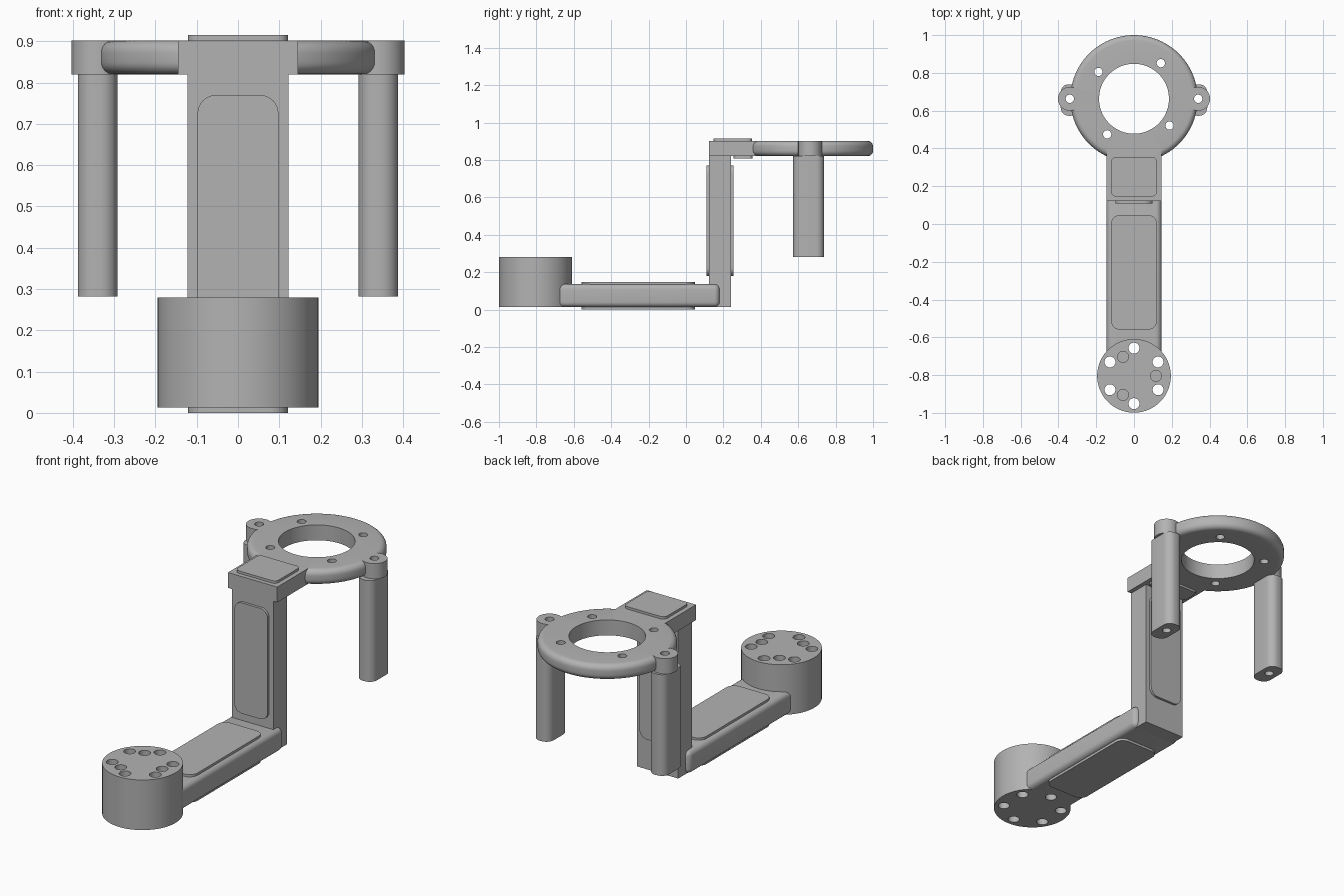
import bpy, bmesh, math
from mathutils import Matrix

if "Cube" in bpy.data.objects:
    bpy.data.objects.remove(bpy.data.objects["Cube"])

grey = bpy.data.materials.new("machined_grey")
grey.diffuse_color = (0.45, 0.45, 0.45, 1)
grey.use_nodes = True
grey.node_tree.nodes["Principled BSDF"].inputs["Base Color"].default_value = grey.diffuse_color


def finish(name, bm):
    bmesh.ops.recalc_face_normals(bm, faces=bm.faces)
    me = bpy.data.meshes.new(name)
    bm.to_mesh(me)
    bm.free()
    me.materials.append(grey)
    ob = bpy.data.objects.new(name, me)
    bpy.context.collection.objects.link(ob)
    return ob


def add_cylinder(bm, x, y, r, z0, z1, seg=32):
    bmesh.ops.create_cone(bm, cap_ends=True, segments=seg, radius1=r, radius2=r,
                          depth=z1 - z0, matrix=Matrix.Translation((x, y, (z0 + z1) / 2)))


def cylinders(name, places, seg=32):
    bm = bmesh.new()
    for p in places:
        add_cylinder(bm, *p, seg=seg)
    return finish(name, bm)


def box(name, x0, x1, y0, y1, z0, z1, bevel=0):
    bm = bmesh.new()
    m = Matrix.Translation(((x0 + x1) / 2, (y0 + y1) / 2, (z0 + z1) / 2))
    m = m @ Matrix.Diagonal((x1 - x0, y1 - y0, z1 - z0, 1))
    bmesh.ops.create_cube(bm, size=1, matrix=m)
    if bevel:
        bmesh.ops.bevel(bm, geom=bm.edges[:], offset=bevel, segments=5,
                        profile=0.5, affect='EDGES')
    return finish(name, bm)


def plate(name, cu, cv, hu, hv, r, w0, w1, upright=False):
    """Rounded rectangle extruded along z, or along y when upright."""
    bm = bmesh.new()
    rings = []
    for w in (w0, w1):
        ring = []
        for k, (su, sv) in enumerate(((1, 1), (-1, 1), (-1, -1), (1, -1))):
            for i in range(9):
                a = math.pi / 2 * (k + i / 8)
                u = cu + su * (hu - r) + r * math.cos(a)
                v = cv + sv * (hv - r) + r * math.sin(a)
                ring.append(bm.verts.new((u, w, v) if upright else (u, v, w)))
        bm.faces.new(ring)
        rings.append(ring)
    n = len(rings[0])
    for i in range(n):
        j = (i + 1) % n
        bm.faces.new((rings[0][i], rings[0][j], rings[1][j], rings[1][i]))
    return finish(name, bm)


def boolean(ob, other, op):
    m = ob.modifiers.new("cut", 'BOOLEAN')
    m.operation, m.solver, m.object = op, 'EXACT', other
    bpy.context.view_layer.objects.active = ob
    bpy.ops.object.modifier_apply(modifier=m.name)
    bpy.data.objects.remove(other, do_unlink=True)


def polar(cx, cy, r, deg):
    a = math.radians(deg)
    return cx + r * math.cos(a), cy + r * math.sin(a)


# Base hub joined to the lower arm, with through and blind holes
HY = -0.804
hub = cylinders("base_hub_and_lower_arm", [(0, HY, 0.195, 0.013, 0.28)], 96)
boolean(hub, box("arm", -0.145, 0.145, -0.74, 0.18, 0.0131, 0.136, 0.028), 'UNION')
holes = [(*polar(0, HY, 0.147, 30 + 60 * k), 0.029, -0.1, 0.4) for k in range(6)]
holes += [(*polar(0, HY, 0.116, 120 * k), 0.029, 0.15, 0.4) for k in range(3)]
boolean(hub, cylinders("hub_holes", holes), 'DIFFERENCE')

# Raised panels of the lower arm
plate("lower_arm_top_panel", 0, -0.256, 0.121, 0.303, 0.045, 0.13, 0.148)
plate("lower_arm_bottom_panel", 0, -0.256, 0.121, 0.303, 0.045, 0.0, 0.02)

# Upright post and its panels
box("post", -0.122, 0.122, 0.123, 0.24, 0.014, 0.83)
plate("post_front_panel", 0, 0.475, 0.098, 0.295, 0.045, 0.109, 0.13, True)
plate("post_back_panel", 0, 0.475, 0.098, 0.295, 0.045, 0.23, 0.253, True)

# Upper bracket and its panels
plate("bracket_top_panel", 0, 0.25, 0.121, 0.104, 0.025, 0.89, 0.915)
plate("bracket_bottom_panel", 0, 0.305, 0.121, 0.05, 0.02, 0.808, 0.83)

# Ring plate, turned from a section with a rounded outer edge
RY, R0, R1, Z0, Z1, F = 0.663, 0.185, 0.337, 0.82, 0.902, 0.03
section = [(R0, Z0)]
section += [(R1 - F + F * math.sin(a), Z0 + F - F * math.cos(a))
            for a in [math.pi / 2 * i / 6 for i in range(7)]]
section += [(R1 - F + F * math.cos(a), Z1 - F + F * math.sin(a))
            for a in [math.pi / 2 * i / 6 for i in range(7)]]
section.append((R0, Z1))
bm = bmesh.new()
SEG = 96
loops = [[bm.verts.new((*polar(0, RY, r, 360 * s / SEG), z)) for r, z in section]
         for s in range(SEG)]
for s in range(SEG):
    a, b = loops[s], loops[(s + 1) % SEG]
    for i in range(len(section)):
        j = (i + 1) % len(section)
        bm.faces.new((a[i], a[j], b[j], b[i]))
ring = finish("ring_plate", bm)
boolean(ring, box("bracket", -0.145, 0.145, 0.123, 0.40, Z0, Z1), 'UNION')
EX = 0.34
boolean(ring, cylinders("ears", [(s * EX, RY, 0.063, Z0, Z1) for s in (-1, 1)], 48), 'UNION')
holes = [(*polar(0, RY, 0.236, 53 + 90 * k), 0.022, 0.7, 1.0) for k in range(4)]
holes += [(s * EX, RY, 0.022, 0.7, 1.0) for s in (-1, 1)]
boolean(ring, cylinders("ring_holes", holes), 'DIFFERENCE')

# Two hanging legs, bored through
for s, side in ((-1, "left"), (1, "right")):
    leg = plate(side + "_leg", s * EX, 0.656, 0.048, 0.083, 0.042, 0.282, 0.821)
    boolean(leg, cylinders("bore", [(s * EX, RY, 0.022, 0.1, 1.0)]), 'DIFFERENCE')

# Smooth round surfaces, keep hard edges
for ob in list(bpy.data.objects):
    bpy.ops.object.select_all(action='DESELECT')
    ob.select_set(True)
    bpy.context.view_layer.objects.active = ob
    bpy.ops.object.shade_smooth_by_angle(angle=math.radians(30))
